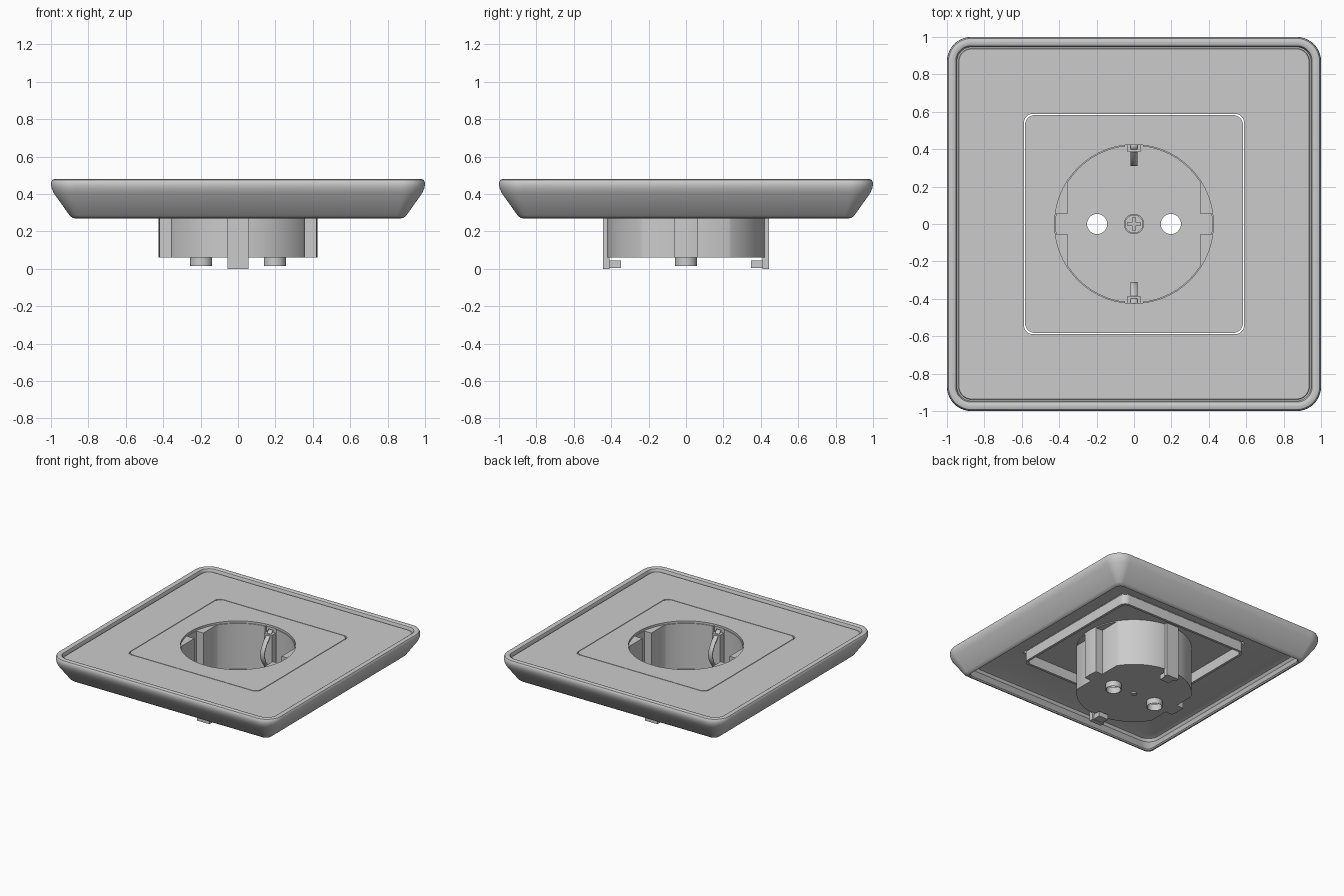
import bpy, bmesh, math

if "Cube" in bpy.data.objects:
    bpy.data.objects.remove(bpy.data.objects["Cube"])


def finish(name, bm, angle=35):
    bmesh.ops.remove_doubles(bm, verts=bm.verts, dist=1e-5)
    bmesh.ops.recalc_face_normals(bm, faces=bm.faces)
    me = bpy.data.meshes.new(name)
    bm.to_mesh(me)
    bm.free()
    ob = bpy.data.objects.new(name, me)
    bpy.context.collection.objects.link(ob)
    bpy.ops.object.select_all(action='DESELECT')
    ob.select_set(True)
    bpy.context.view_layer.objects.active = ob
    bpy.ops.object.shade_smooth_by_angle(angle=math.radians(angle))
    return ob


def plate(name, outlines, z0, z1):
    """Filled 2D outlines (inner ones become holes) extruded from z0 to z1."""
    cu = bpy.data.curves.new(name, 'CURVE')
    cu.dimensions = '2D'
    cu.fill_mode = 'BOTH'
    cu.extrude = (z1 - z0) / 2
    for pts in outlines:
        sp = cu.splines.new('POLY')
        sp.points.add(len(pts) - 1)
        for p, (x, y) in zip(sp.points, pts):
            p.co = (x, y, 0, 1)
        sp.use_cyclic_u = True
    tmp = bpy.data.objects.new("tmp", cu)
    bpy.context.collection.objects.link(tmp)
    bpy.context.view_layer.update()
    dg = bpy.context.evaluated_depsgraph_get()
    me = bpy.data.meshes.new_from_object(tmp.evaluated_get(dg))
    bm = bmesh.new()
    bm.from_mesh(me)
    bmesh.ops.translate(bm, verts=bm.verts, vec=(0, 0, (z0 + z1) / 2))
    bpy.data.objects.remove(tmp)
    bpy.data.curves.remove(cu)
    bpy.data.meshes.remove(me)
    return finish(name, bm)


def loft(name, rings):
    """Closed loop of rings, each a list of 3D points."""
    bm = bmesh.new()
    vs = [[bm.verts.new(p) for p in r] for r in rings]
    n = len(vs[0])
    for a, b in zip(vs, vs[1:] + vs[:1]):
        for i in range(n):
            bm.faces.new((a[i], a[(i + 1) % n], b[(i + 1) % n], b[i]))
    return finish(name, bm)


def circle(r, cx=0, n=64):
    return [(cx + r * math.cos(2 * math.pi * i / n), r * math.sin(2 * math.pi * i / n)) for i in range(n)]


def rsquare(h, r, n=10):
    pts = []
    for q, (sx, sy) in enumerate(((1, 1), (-1, 1), (-1, -1), (1, -1))):
        for i in range(n + 1):
            a = math.pi / 2 * (q + i / n)
            pts.append((sx * (h - r) + r * math.cos(a), sy * (h - r) + r * math.sin(a)))
    return pts


def rect(x0, x1, y0, y1):
    return [(x0, y0), (x1, y0), (x1, y1), (x0, y1)]


def arc(r, a0, a1, n):
    return [(r * math.cos(a0 + (a1 - a0) * i / n), r * math.sin(a0 + (a1 - a0) * i / n)) for i in range(n + 1)]


def well(t):
    """Round well outline with four key notches and two clip channels, inset by t."""
    r, kx, ky, cx, cy = .424 - t, .358 - t, .063 - t, .055 - t, .445 - t
    q = arc(r, 0, math.asin(ky / r), 4) + [(kx, ky)]
    q += arc(r, math.acos(kx / r), math.acos(cx / r), 20) + [(cx, cy)]
    half = q + [(-x, y) for x, y in reversed(q)]
    return half + [(x, -y) for x, y in reversed(half)][1:-1]


# Hollow outer frame with slanted sides, raised rim and groove
profile = [(.588, .44), (.92, .44), (.955, .43), (.968, .41), (.865, .278),
           (.872, .27), (.884, .272), (.90, .285), (.985, .405), (.996, .43),
           (1, .45), (.998, .466), (.992, .476), (.98, .48), (.962, .48),
           (.953, .475), (.949, .466), (.946, .448), (.938, .448), (.935, .457), (.588, .457)]
loft("outer_frame", [[(x, y, z) for x, y in rsquare(h, max(.045, .13 - (1 - h)))] for h, z in profile])

# Central insert plate and the skirt beneath it
plate("insert_plate", [rsquare(.583, .055), circle(.424, n=96)], .44, .457)
plate("insert_skirt", [rsquare(.58, .05), rsquare(.56, .035)], .36, .44)

# Plug well: wall and floor with pin holes
plate("well_wall", [well(0), well(.006)], .06, .44)
plate("well_floor", [well(0), circle(.058, -.197, 40), circle(.058, .197, 40)], .06, .07)

# Caps over the four key ribs
for sx in (1, -1):
    for sy in (1, -1):
        a = arc(.424, math.asin(.06 / .424), math.acos(.352 / .424), 10) + [(.352, .06)]
        plate("rib_cap", [[(sx * x, sy * y) for x, y in a]], .432, .44)

# Pin tubes under the floor
for s in (1, -1):
    plate("pin_tube", [circle(.059, s * .197, 40), circle(.054, s * .197, 40)], .015, .064)

# Centre screw with cross recess, and its tip
w, l = .008, .036
quarter = [(l, w), (w, w), (w, l)]
cross = [(x * math.cos(a) - y * math.sin(a), x * math.sin(a) + y * math.cos(a))
         for a in (0, math.pi / 2, math.pi, 3 * math.pi / 2) for x, y in quarter]
plate("screw_base", [circle(.054, n=40)], .07, .082)
plate("screw_head", [circle(.049, n=40), cross], .082, .095)
plate("screw_tip", [circle(.022, n=24)], .048, .06)


def strip(name, path, hw, s):
    """Bent metal strip following (y, z) points."""
    bm = bmesh.new()
    rows = [[bm.verts.new((x, s * y, z)) for x in (-hw, hw)] for y, z in path]
    for a, b in zip(rows, rows[1:]):
        bm.faces.new((a[0], a[1], b[1], b[0]))
    ob = finish(name, bm)
    m = ob.modifiers.new("thickness", 'SOLIDIFY')
    m.thickness = .01
    m.offset = 0


# Earth clips: leg, foot and sprung contact at front and back
for s in (1, -1):
    plate("clip_leg", [rect(-.055, .055, *sorted((s * .41, s * .445)))], 0, .06)
    plate("clip_foot", [rect(-.042, .042, *sorted((s * .348, s * .41)))], .005, .045)
    bow = [(.425 - .11 * math.sin(math.pi * i / 16), .09 + .33 * i / 16) for i in range(17)]
    strip("clip_contact", bow, .018, s)
    plate("clip_backing", [rect(-.036, .036, *sorted((s * .385, s * .435)))], .07, .40)
